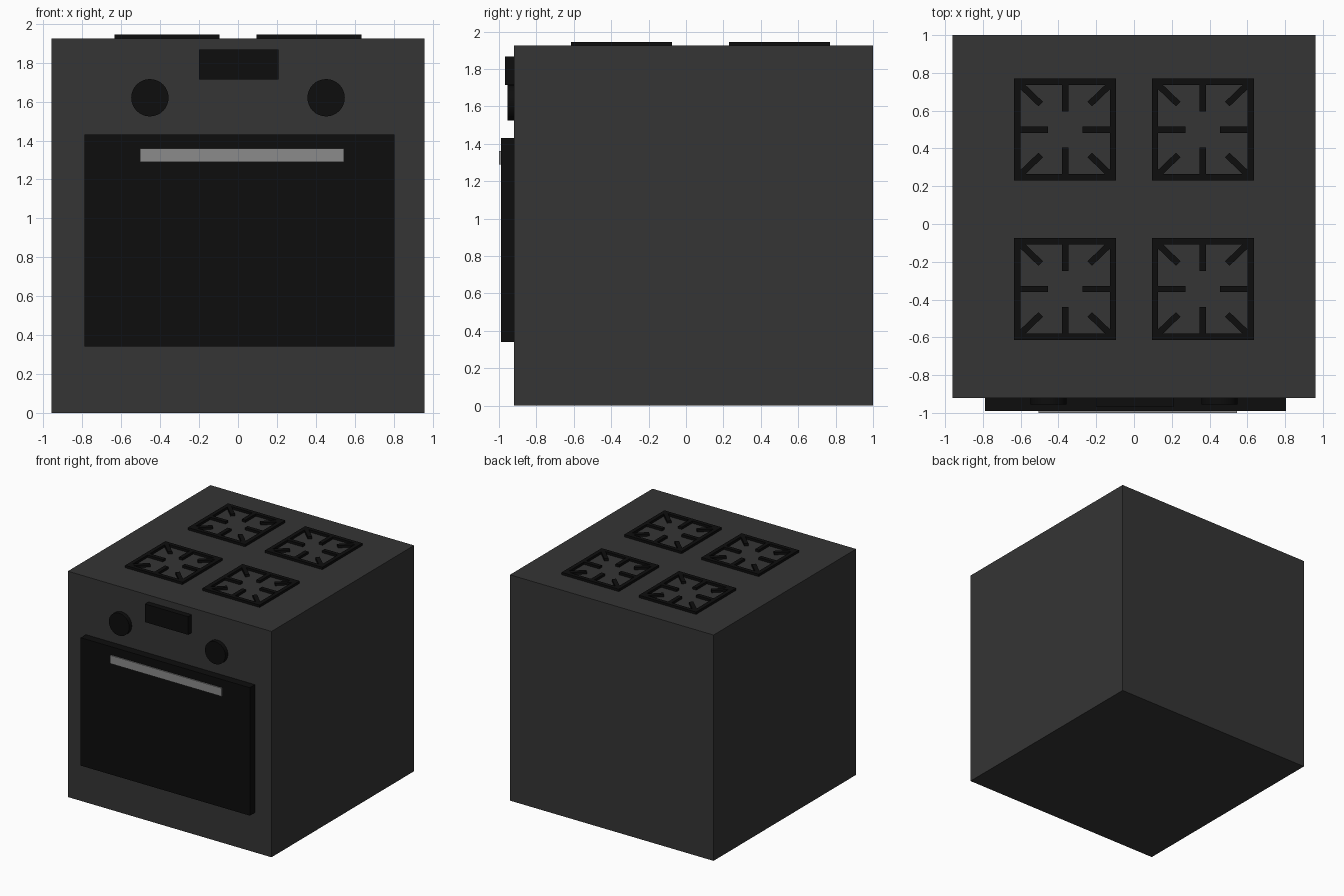
import bpy, bmesh
from math import pi, atan2, hypot
from mathutils import Matrix, Vector

if "Cube" in bpy.data.objects:
    bpy.data.objects.remove(bpy.data.objects["Cube"])


def material(name, v):
    m = bpy.data.materials.new(name)
    m.diffuse_color = (v, v, v, 1)
    m.use_nodes = True
    m.node_tree.nodes["Principled BSDF"].inputs["Base Color"].default_value = m.diffuse_color
    return m


GREY = material("dark_grey", 0.035)
BLACK = material("black", 0.004)
STEEL = material("steel", 0.26)


def finish(name, bm, mat):
    me = bpy.data.meshes.new(name)
    bm.to_mesh(me)
    bm.free()
    me.materials.append(mat)
    ob = bpy.data.objects.new(name, me)
    bpy.context.collection.objects.link(ob)
    return ob


def box(name, lo, hi, mat):
    lo, hi = Vector(lo), Vector(hi)
    bm = bmesh.new()
    bmesh.ops.create_cube(bm, size=1, matrix=Matrix.Translation((lo + hi) / 2)
                          @ Matrix.Diagonal((*(hi - lo), 1)))
    return finish(name, bm, mat)


def bar(bm, a, b, width, z0, z1):
    """Flat bar running from point a to point b."""
    dx, dy = b[0] - a[0], b[1] - a[1]
    mat = (Matrix.Translation(((a[0] + b[0]) / 2, (a[1] + b[1]) / 2, (z0 + z1) / 2))
           @ Matrix.Rotation(atan2(dy, dx), 4, 'Z')
           @ Matrix.Diagonal((hypot(dx, dy), width, z1 - z0, 1)))
    bmesh.ops.create_cube(bm, size=1, matrix=mat)


# Cabinet and front parts
box("oven_body", (-0.96, -0.92, 0), (0.96, 1.0, 1.925), GREY)
box("oven_door", (-0.79, -0.99, 0.34), (0.805, -0.92, 1.43), BLACK)
box("door_handle", (-0.505, -1.0, 1.29), (0.545, -0.985, 1.36), STEEL)
box("display_panel", (-0.2, -0.968, 1.713), (0.208, -0.915, 1.867), BLACK)

# Control knobs
for side, x in (("left", -0.453), ("right", 0.453)):
    bm = bmesh.new()
    bmesh.ops.create_cone(bm, cap_ends=True, segments=32, radius1=0.096, radius2=0.096,
                          depth=0.04, matrix=Matrix.Translation((x, -0.935, 1.62))
                          @ Matrix.Rotation(pi / 2, 4, 'X'))
    knob = finish(side + "_knob", bm, BLACK)
    bpy.context.view_layer.objects.active = knob
    knob.select_set(True)
    bpy.ops.object.shade_smooth_by_angle()
    knob.select_set(False)

# Burner grates: square frame, straight fingers and diagonal fingers
H, W, Z0, Z1 = 0.27, 0.034, 1.915, 1.945
for cx in (-0.364, 0.364):
    for cy in (-0.344, 0.5):
        bm = bmesh.new()
        e = H - W / 2
        for s in (-1, 1):
            bar(bm, (cx - H, cy + s * e), (cx + H, cy + s * e), W, Z0, Z1)
            bar(bm, (cx + s * e, cy - H + W), (cx + s * e, cy + H - W), W, Z0, Z1)
            bar(bm, (cx + s * e, cy), (cx + s * 0.092, cy), W, Z0, Z1)
            bar(bm, (cx, cy + s * e), (cx, cy + s * 0.095), W, Z0, Z1)
            for t in (-1, 1):
                bar(bm, (cx + s * 0.248, cy + t * 0.248),
                    (cx + s * 0.13, cy + t * 0.135), W, Z0, Z1)
        finish("burner_grate", bm, BLACK)
